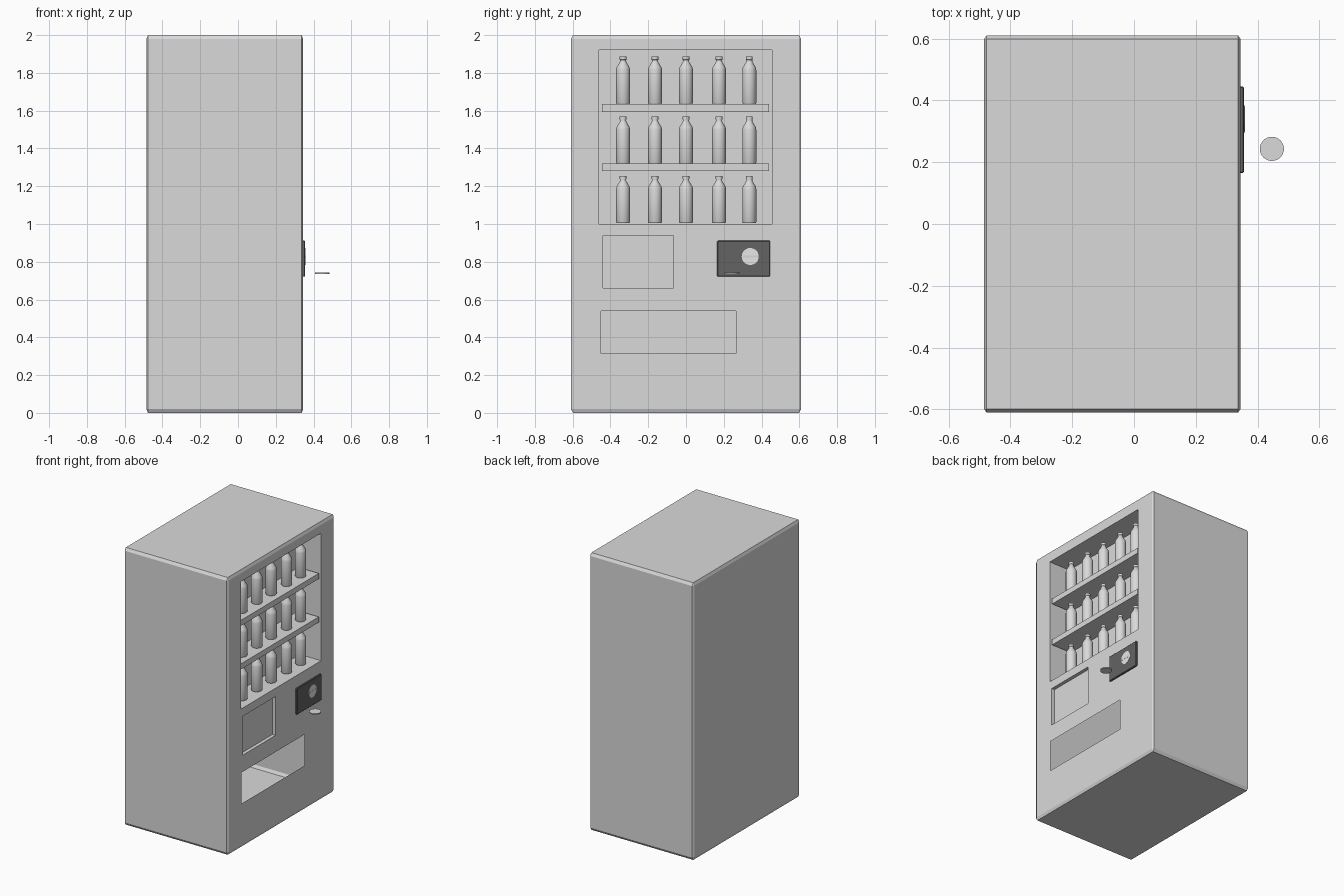
import bpy, bmesh, math
from mathutils import Matrix, Vector

if "Cube" in bpy.data.objects:
    bpy.data.objects.remove(bpy.data.objects["Cube"])


def material(name, v):
    m = bpy.data.materials.new(name)
    m.diffuse_color = (v, v, v, 1)
    m.use_nodes = True
    m.node_tree.nodes["Principled BSDF"].inputs["Base Color"].default_value = m.diffuse_color
    return m


GREY = material("light grey", 0.7)
DARK = material("dark grey", 0.125)
PALE = material("pale grey", 0.92)


def finish(bm, name, mat, smooth=False):
    me = bpy.data.meshes.new(name)
    bm.to_mesh(me)
    bm.free()
    me.materials.append(mat)
    ob = bpy.data.objects.new(name, me)
    bpy.context.collection.objects.link(ob)
    if smooth:
        bpy.ops.object.select_all(action='DESELECT')
        ob.select_set(True)
        bpy.context.view_layer.objects.active = ob
        bpy.ops.object.shade_smooth_by_angle(angle=math.radians(35))
    return ob


def box(name, lo, hi, mat, bevel=0):
    bm = bmesh.new()
    lo, hi = Vector(lo), Vector(hi)
    bmesh.ops.create_cube(bm, size=1)
    bmesh.ops.scale(bm, vec=hi - lo, verts=bm.verts)
    bmesh.ops.translate(bm, vec=(lo + hi) / 2, verts=bm.verts)
    if bevel:
        bmesh.ops.bevel(bm, geom=bm.edges[:], offset=bevel, segments=1, affect='EDGES')
    return finish(bm, name, mat)


def disc(name, loc, r, h, mat, facing_x=False):
    bm = bmesh.new()
    rot = Matrix.Rotation(math.pi / 2, 4, 'Y') if facing_x else Matrix()
    bmesh.ops.create_cone(bm, cap_ends=True, segments=32, radius1=r, radius2=r,
                          depth=h, matrix=Matrix.Translation(loc) @ rot)
    return finish(bm, name, mat, True)


# Hollow cabinet shell: chamfered box, its +x face rebuilt with openings
FX, CX = 0.345, -0.07
bm = bmesh.new()
bmesh.ops.create_cube(bm, size=1)
bmesh.ops.bevel(bm, geom=bm.edges[:], offset=0.01, segments=1, affect='EDGES')
bmesh.ops.scale(bm, vec=(0.83, 1.22, 2), verts=bm.verts)
bmesh.ops.translate(bm, vec=(CX, 0, 1), verts=bm.verts)
bm.normal_update()
bmesh.ops.delete(bm, geom=[f for f in bm.faces if f.normal.x > 0.99], context='FACES_ONLY')


def quad(*pts):
    bm.faces.new([bm.verts.new(p) for p in pts])


# Openings: y0, y1, z0, z1, recess depth (0 = open into the hollow cabinet)
openings = [(-0.46, 0.455, 1.0, 1.92, 0.17),
            (-0.44, -0.065, 0.66, 0.94, 0.025),
            (-0.45, 0.265, 0.315, 0.54, 0)]
zs = sorted({0.02, 1.98} | {o[2] for o in openings} | {o[3] for o in openings})
for za, zb in zip(zs, zs[1:]):
    row = [o for o in openings if o[2] <= za and zb <= o[3]]
    spans = [(-0.5978, row[0][0]), (row[0][1], 0.5978)] if row else [(-0.5978, 0.5978)]
    for a, b in spans:
        quad((FX, a, za), (FX, b, za), (FX, b, zb), (FX, a, zb))
for a, b, za, zb, d in openings:
    if d:
        X = FX - d
        quad((X, a, za), (X, b, za), (X, b, zb), (X, a, zb))
        quad((X, a, za), (FX, a, za), (FX, b, za), (X, b, za))
        quad((X, a, zb), (X, b, zb), (FX, b, zb), (FX, a, zb))
        quad((X, a, za), (X, a, zb), (FX, a, zb), (FX, a, za))
        quad((X, b, za), (FX, b, za), (FX, b, zb), (X, b, zb))
bmesh.ops.remove_doubles(bm, verts=bm.verts, dist=0.0004)
finish(bm, "cabinet", GREY)

# Shelves
for i, z in enumerate((1.28, 1.594)):
    box(f"shelf_{i + 1}", (0.175, -0.445, z), (0.337, 0.44, z + 0.04), GREY)

# Bottles: one lathe profile, three rows of five
profile = [(0, 0), (0.034, 0), (0.037, 0.006), (0.037, 0.18), (0.034, 0.194),
           (0.018, 0.22), (0.016, 0.226), (0.016, 0.232), (0.018, 0.234),
           (0.018, 0.25), (0, 0.25)]


def bottle(name, x, y, z):
    b = bmesh.new()
    vs = [b.verts.new((r, 0, h)) for r, h in profile]
    es = [b.edges.new(p) for p in zip(vs, vs[1:])]
    bmesh.ops.spin(b, geom=vs + es, cent=(0, 0, 0), axis=(0, 0, 1),
                   angle=2 * math.pi, steps=24)
    bmesh.ops.remove_doubles(b, verts=b.verts, dist=0.0001)
    bmesh.ops.recalc_face_normals(b, faces=b.faces)
    bmesh.ops.translate(b, vec=(x, y, z), verts=b.verts)
    finish(b, name, GREY, True)


for r, z in enumerate((1.005, 1.32, 1.636)):
    for c, y in enumerate((-0.333, -0.164, 0.0, 0.175, 0.335)):
        bottle(f"bottle_{r + 1}_{c + 1}", 0.265, y, z)

# Coin plate, round slot surround, slot and floating coin
box("coin_plate", (0.34, 0.165, 0.722), (0.356, 0.445, 0.912), DARK, 0.004)
disc("coin_dial", (0.355, 0.34, 0.828), 0.045, 0.006, PALE, True)
box("coin_slot", (0.354, 0.3, 0.822), (0.359, 0.38, 0.834), GREY)
disc("coin", (0.446, 0.243, 0.74), 0.039, 0.007, GREY)
